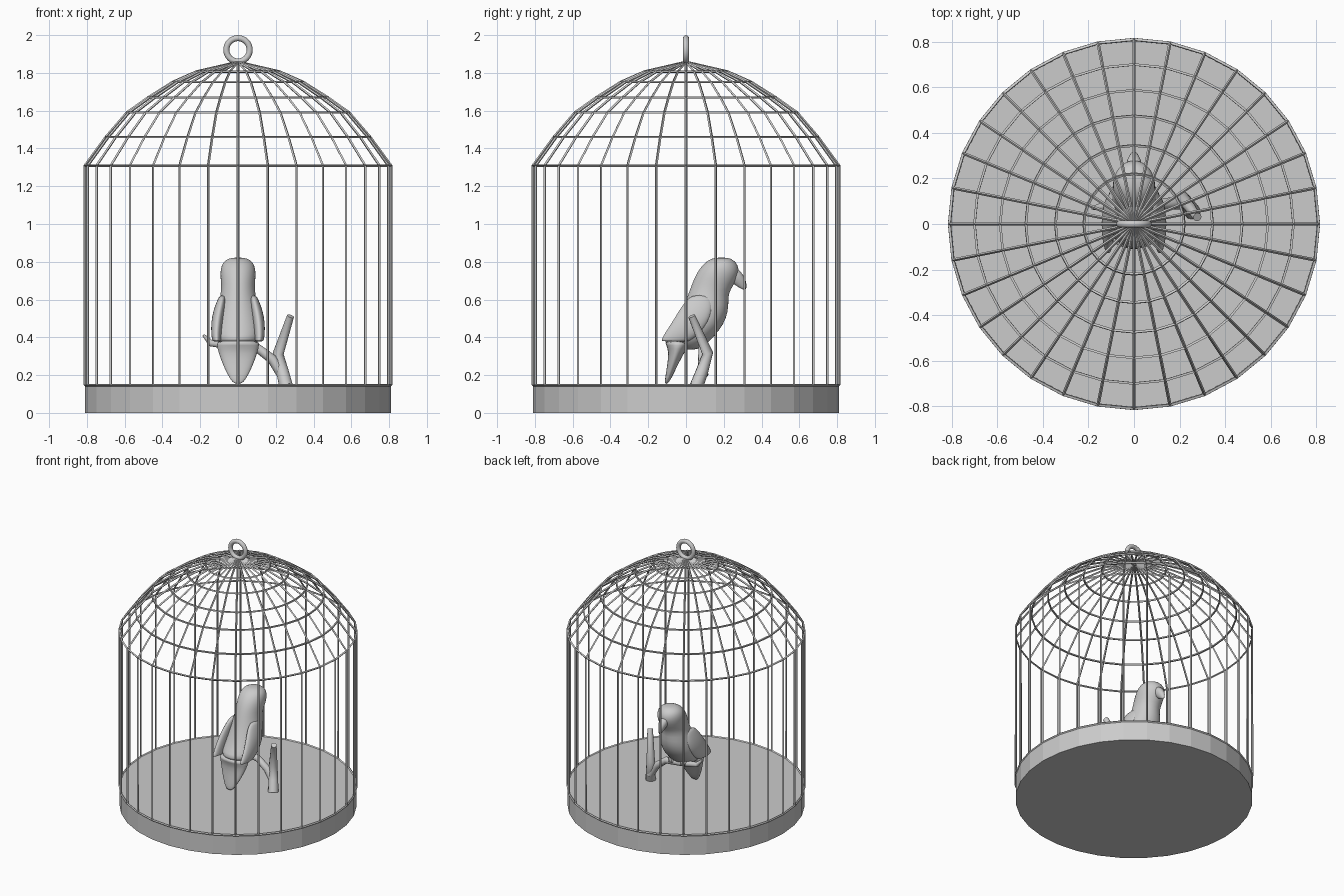
import bpy, bmesh, math
from mathutils import Vector

if "Cube" in bpy.data.objects:
    bpy.data.objects.remove(bpy.data.objects["Cube"])

N = 32
TAU = 2 * math.pi


def make(name, bm, smooth=True):
    bmesh.ops.recalc_face_normals(bm, faces=bm.faces)
    me = bpy.data.meshes.new(name)
    bm.to_mesh(me)
    bm.free()
    for p in me.polygons:
        p.use_smooth = smooth
    ob = bpy.data.objects.new(name, me)
    bpy.context.collection.objects.link(ob)
    return ob


def skin(bm, rings, caps=True):
    n = len(rings[0])
    for a, b in zip(rings, rings[1:]):
        for i in range(n):
            j = (i + 1) % n
            bm.faces.new((a[i], a[j], b[j], b[i]))
    if caps:
        bm.faces.new(rings[0][::-1])
        bm.faces.new(rings[-1])


def loft(name, sections, n=20, xc=0.0, subdiv=1):
    """Stack of horizontal ellipses: (z, y_min, y_max, half_width[, x_centre])."""
    bm = bmesh.new()
    rings = []
    for s in sections:
        z, y0, y1, rx = s[:4]
        cx = s[4] if len(s) > 4 else xc
        rings.append([bm.verts.new((cx + rx * math.cos(TAU * i / n),
                                    (y0 + y1) / 2 + (y1 - y0) / 2 * math.sin(TAU * i / n), z))
                      for i in range(n)])
    skin(bm, rings)
    ob = make(name, bm)
    if subdiv:
        ob.modifiers.new("smooth", "SUBSURF").levels = subdiv
    return ob


def tube(name, pts, n=12):
    """Tapered round limb through (x, y, z, radius) points."""
    bm = bmesh.new()
    ps = [Vector(p[:3]) for p in pts]
    rings = []
    for k, p in enumerate(ps):
        d = (ps[min(k + 1, len(ps) - 1)] - ps[max(k - 1, 0)]).normalized()
        ref = Vector((0, 1, 0))
        u = (ref - d * ref.dot(d)).normalized()
        v = d.cross(u)
        rings.append([bm.verts.new(p + pts[k][3] * (u * math.cos(TAU * i / n) + v * math.sin(TAU * i / n)))
                      for i in range(n)])
    skin(bm, rings)
    ob = make(name, bm)
    bpy.context.view_layer.objects.active = ob
    ob.select_set(True)
    bpy.ops.object.shade_smooth_by_angle(angle=math.radians(50))
    ob.select_set(False)
    return ob


# Base tray
bm = bmesh.new()
skin(bm, [[bm.verts.new((0.81 * math.cos(TAU * i / N), 0.81 * math.sin(TAU * i / N), z))
           for i in range(N)] for z in (0, 0.147)])
make("base_tray", bm, False)

# Cage wires: lathed dome turned into a wireframe
bm = bmesh.new()
prof = [(0.81, 0.147), (0.81, 1.31), (0.70, 1.46), (0.588, 1.59), (0.475, 1.67), (0.345, 1.752), (0.22, 1.807)]
rings = [[bm.verts.new((r * math.cos(TAU * i / N), r * math.sin(TAU * i / N), z)) for i in range(N)]
         for r, z in prof]
skin(bm, rings, False)
apex = bm.verts.new((0, 0, 1.858))
for i in range(N):
    bm.faces.new((rings[-1][i], rings[-1][(i + 1) % N], apex))
cage = make("cage_wires", bm, False)
w = cage.modifiers.new("wires", "WIREFRAME")
w.thickness = 0.014
w.use_even_offset = True
w.use_boundary = True

# Hanging ring
bpy.ops.mesh.primitive_torus_add(location=(0, 0, 1.922), rotation=(math.pi / 2, 0, 0), major_radius=0.062,
                                 minor_radius=0.016, major_segments=32, minor_segments=12)
ring = bpy.context.object
ring.name = "hanging_ring"
bpy.ops.object.shade_smooth()
ring.select_set(False)

# Bird body and head
loft("bird_body", [
    (0.335, -0.01, 0.05, 0.04), (0.345, -0.04, 0.08, 0.075), (0.375, -0.09, 0.12, 0.105),
    (0.39, -0.115, 0.135, 0.115), (0.44, -0.075, 0.18, 0.127), (0.50, -0.042, 0.215, 0.122),
    (0.57, -0.01, 0.228, 0.107), (0.63, 0.012, 0.222, 0.091), (0.68, 0.03, 0.255, 0.089),
    (0.74, 0.055, 0.285, 0.096), (0.785, 0.088, 0.275, 0.088), (0.81, 0.12, 0.252, 0.067),
    (0.823, 0.155, 0.22, 0.03)], n=24)

# Hooked beak
loft("beak", [(0.65, 0.304, 0.318, 0.006), (0.675, 0.26, 0.323, 0.017), (0.705, 0.22, 0.318, 0.03),
              (0.735, 0.22, 0.302, 0.036), (0.765, 0.22, 0.275, 0.03)], n=12)

# Folded wings
for side, label in ((-1, "left"), (1, "right")):
    loft("wing_" + label, [
        (0.378, -0.13, 0.012, 0.020, side * 0.112), (0.384, -0.134, 0.025, 0.024, side * 0.113),
        (0.42, -0.115, 0.075, 0.028, side * 0.115), (0.48, -0.075, 0.12, 0.032, side * 0.111),
        (0.54, -0.04, 0.14, 0.031, side * 0.101), (0.59, -0.005, 0.14, 0.025, side * 0.088),
        (0.625, 0.03, 0.12, 0.014, side * 0.082)], n=16)

# Tail
loft("tail", [(0.152, -0.112, -0.098, 0.018), (0.18, -0.112, -0.078, 0.045), (0.25, -0.10, -0.045, 0.08),
              (0.32, -0.092, -0.008, 0.106), (0.36, -0.105, 0.02, 0.115), (0.385, -0.12, 0.03, 0.115)], n=16)

# Branch stump and perch
tube("branch_trunk", [(0.255, 0.055, 0.14, 0.036), (0.235, 0.085, 0.22, 0.033), (0.213, 0.115, 0.315, 0.029),
                      (0.278, 0.03, 0.512, 0.019)])
tube("perch", [(0.235, 0.09, 0.2, 0.028), (0.18, 0.09, 0.285, 0.026), (0.10, 0.09, 0.345, 0.024),
               (-0.03, 0.085, 0.355, 0.022), (-0.145, 0.075, 0.37, 0.018), (-0.183, 0.07, 0.412, 0.007)])

# Feet gripping the perch
for side, label in ((-1, "left"), (1, "right")):
    for k in (-1, 0, 1):
        x = side * 0.05 + k * 0.014
        tube("toe_%s_%d" % (label, k + 2), [(x, 0.075, 0.385, 0.008), (x, 0.108, 0.375, 0.008),
                                            (x, 0.116, 0.35, 0.005)], 8)
